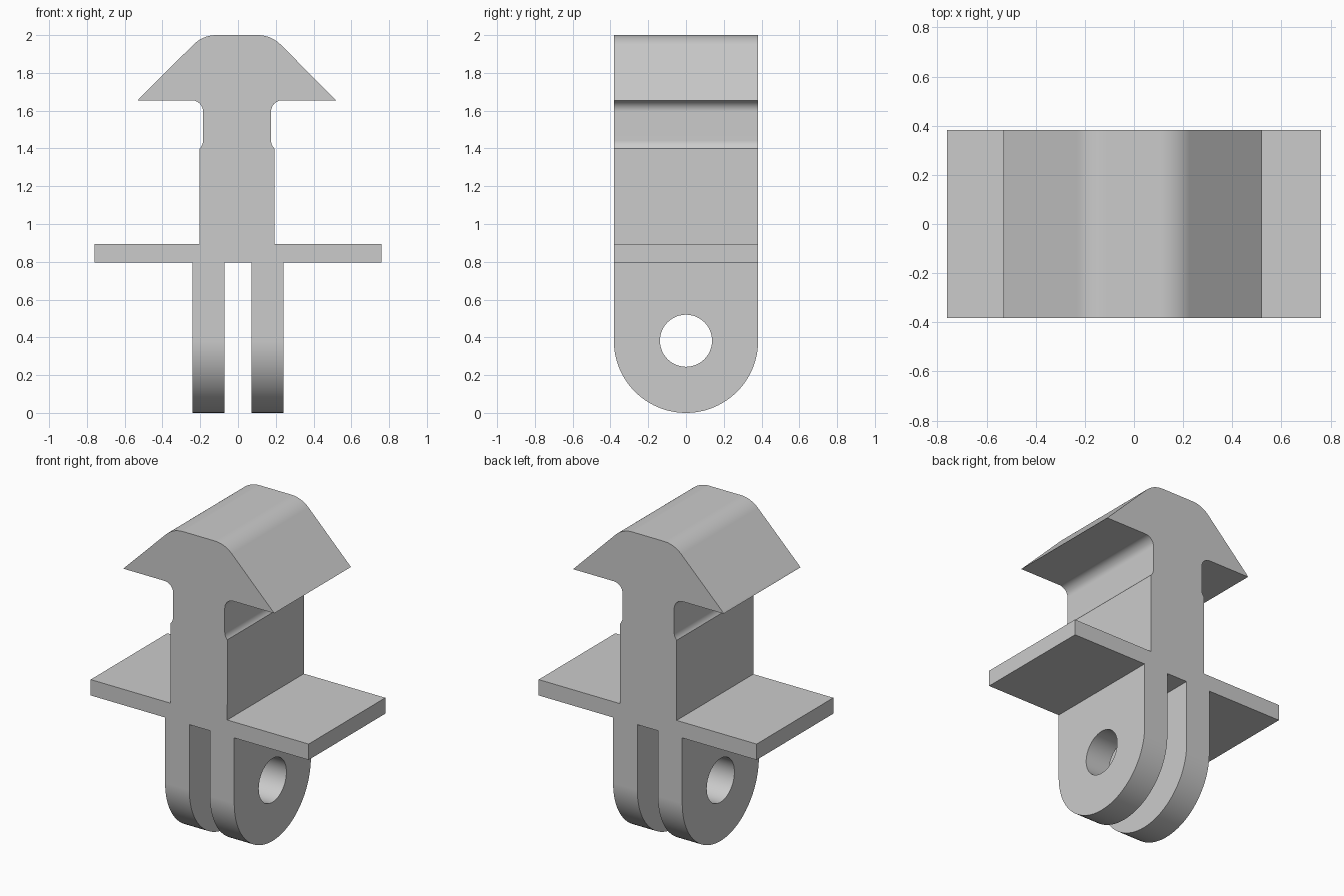
import bpy, bmesh
from math import sin, cos, radians

if "Cube" in bpy.data.objects:
    bpy.data.objects.remove(bpy.data.objects["Cube"], do_unlink=True)

grey = bpy.data.materials.new("plain grey")
grey.use_nodes = True
grey.diffuse_color = (0.6, 0.6, 0.6, 1)
grey.node_tree.nodes["Principled BSDF"].inputs["Base Color"].default_value = grey.diffuse_color

DEPTH = 0.382      # half depth, also the radius of the rounded lug ends
HOLE = 0.138
SHIFT = -0.005     # stem and head sit slightly off centre


def arc(cu, cz, r, start, end, n=10):
    angles = [radians(start + (end - start) * i / n) for i in range(n + 1)]
    return [(cu + r * cos(a), cz + r * sin(a)) for a in angles]


def prism(name, outline, axis, half):
    """Extrude a closed outline both ways along the x or y axis."""
    bm = bmesh.new()
    place = (lambda u, z, d: (d, u, z)) if axis == "x" else (lambda u, z, d: (u, d, z))
    face = bm.faces.new([bm.verts.new(place(u, z, -half)) for u, z in outline])
    moved = bmesh.ops.extrude_face_region(bm, geom=[face])["geom"]
    bmesh.ops.translate(bm, verts=[v for v in moved if isinstance(v, bmesh.types.BMVert)],
                        vec=place(0, 0, 2 * half))
    bmesh.ops.recalc_face_normals(bm, faces=bm.faces)
    mesh = bpy.data.meshes.new(name)
    bm.to_mesh(mesh)
    bm.free()
    mesh.materials.append(grey)
    obj = bpy.data.objects.new(name, mesh)
    bpy.context.collection.objects.link(obj)
    return obj


def half_profile(side):
    # Lug and cross plate
    base = [(0.072, 0.795), (0.072, -0.1), (0.241, -0.1), (0.241, 0.795),
            (0.76, 0.795), (0.76, 0.895)]
    # Stem, narrowed neck, barbed head
    upper = [(0.1975, 0.895)]
    upper += arc(0.24, 1.4425, 0.06, 225, 180, 6)
    upper += arc(0.24, 1.595, 0.06, 180, 90)
    upper += [(0.525, 1.655)]
    if side < 0:
        upper += [(0.518, 1.665)]    # blunted tip on one side only
    upper += arc(0.11, 1.83, 0.17, 45, 90)
    return [(side * u, z) for u, z in base] + [(side * u + SHIFT, z) for u, z in upper]


# Whole clip as one extruded profile
clip = prism("barbed_clip", half_profile(1) + half_profile(-1)[::-1], "y", 0.5)

# Side silhouette rounds the lugs, pin rod drills the hole
envelope = prism("side_silhouette",
                 arc(0, DEPTH, DEPTH, 180, 360, 48) + [(DEPTH, 2.2), (-DEPTH, 2.2)], "x", 1)
rod = prism("pin_hole", arc(0, DEPTH, HOLE, 0, 360, 48)[:-1], "x", 0.5)

bpy.ops.object.select_all(action="DESELECT")
bpy.context.view_layer.objects.active = clip
clip.select_set(True)
for cutter, operation in ((envelope, "INTERSECT"), (rod, "DIFFERENCE")):
    cutter.hide_render = True
    mod = clip.modifiers.new(cutter.name, "BOOLEAN")
    mod.object, mod.operation, mod.solver = cutter, operation, "EXACT"
    bpy.ops.object.modifier_apply(modifier=mod.name)
    bpy.data.objects.remove(cutter, do_unlink=True)

# Smooth rounds, crisp edges
bpy.ops.object.shade_smooth_by_angle(angle=radians(30))
weighted = clip.modifiers.new("flat_face_normals", "WEIGHTED_NORMAL")
weighted.keep_sharp = True
